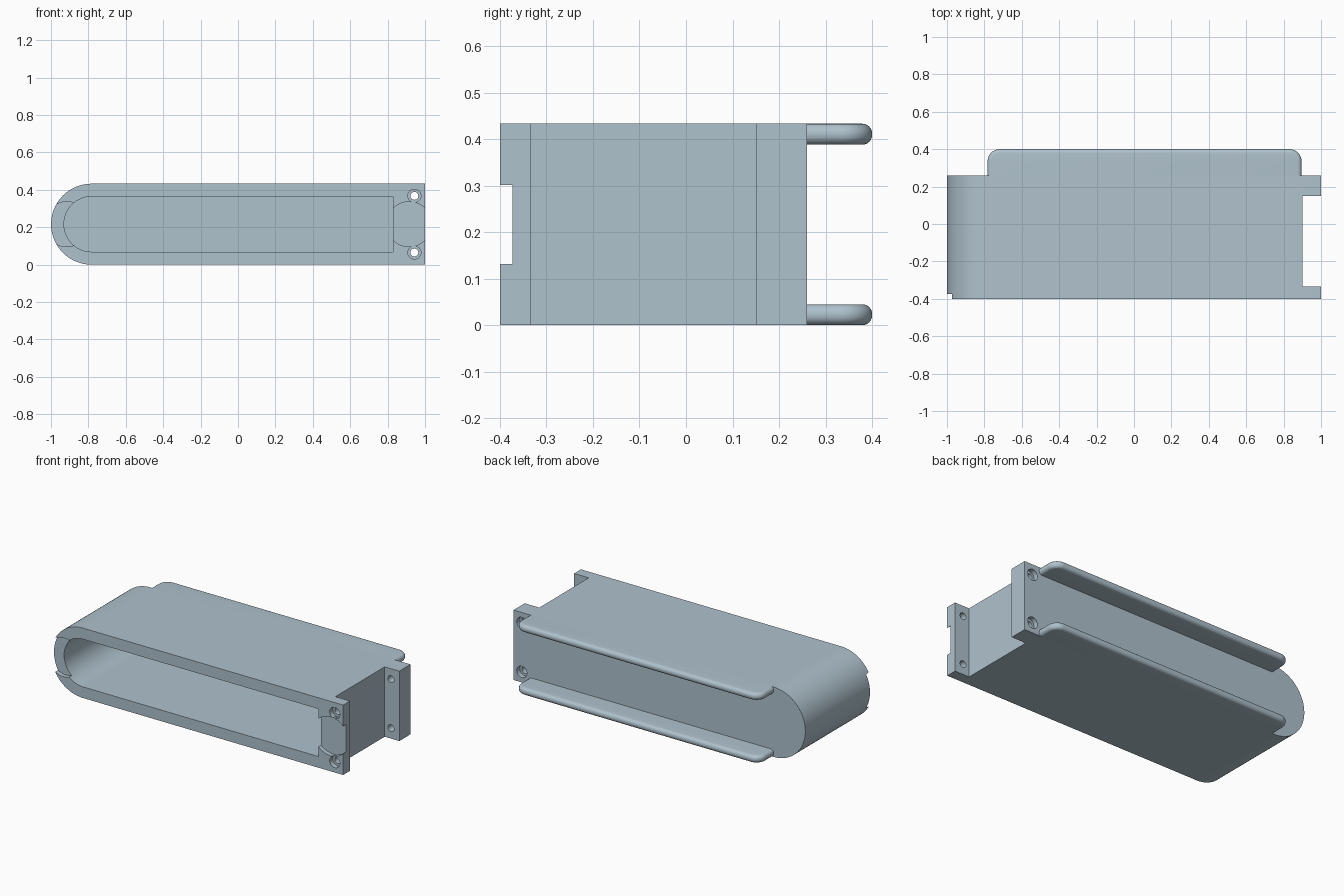
import bpy, bmesh, math
from mathutils import Matrix, Vector

cube = bpy.data.objects.get("Cube")
if cube:
    bpy.data.objects.remove(cube, do_unlink=True)

HEIGHT, MID = 0.433, 0.2165
FRONT, BACK = -0.40, 0.26
ROUND_X = -0.783

steel = bpy.data.materials.new("pale blue grey")
steel.use_nodes = True
COLOR = (0.43, 0.54, 0.61, 1)
steel.diffuse_color = COLOR
steel.node_tree.nodes["Principled BSDF"].inputs["Base Color"].default_value = COLOR


def arc(cx, cy, r, start, end, n):
    return [(cx + r * math.cos(math.radians(start + (end - start) * i / n)),
             cy + r * math.sin(math.radians(start + (end - start) * i / n)))
            for i in range(n + 1)]


def make_object(name, bm):
    bmesh.ops.recalc_face_normals(bm, faces=bm.faces)
    mesh = bpy.data.meshes.new(name)
    bm.to_mesh(mesh)
    bm.free()
    mesh.materials.append(steel)
    obj = bpy.data.objects.new(name, mesh)
    bpy.context.collection.objects.link(obj)
    return obj


def extrude(points, offset):
    bm = bmesh.new()
    face = bm.faces.new([bm.verts.new(p) for p in points])
    new = bmesh.ops.extrude_face_region(bm, geom=[face])["geom"]
    bmesh.ops.translate(bm, vec=offset,
                        verts=[v for v in new if isinstance(v, bmesh.types.BMVert)])
    return bm


def slot_prism(name, radius, right, y0, y1):
    """Bar with a half-round left end, running along y."""
    outline = arc(ROUND_X, MID, radius, 90, 270, 48)
    outline += [(right, MID - radius), (right, MID + radius)]
    return make_object(name, extrude([(x, y0, z) for x, z in outline], (0, y1 - y0, 0)))


def cylinder(name, x, z, radius, y0, y1, segments=32):
    circle = arc(x, z, radius, 0, 360, segments)[:-1]
    return make_object(name, extrude([(a, y0, b) for a, b in circle], (0, y1 - y0, 0)))


def box(name, lo, hi):
    bm = bmesh.new()
    lo, hi = Vector(lo), Vector(hi)
    bmesh.ops.create_cube(bm, size=1, matrix=Matrix.Translation((lo + hi) / 2)
                          @ Matrix.Diagonal((*(hi - lo), 1)))
    return make_object(name, bm)


def cut(target, cutter):
    cutter.hide_render = True
    bpy.context.view_layer.objects.active = target
    mod = target.modifiers.new("cut", 'BOOLEAN')
    mod.operation, mod.solver, mod.object = 'DIFFERENCE', 'EXACT', cutter
    bpy.ops.object.modifier_apply(modifier=mod.name)
    bpy.data.objects.remove(cutter, do_unlink=True)


def smooth(obj):
    bpy.ops.object.select_all(action='DESELECT')
    obj.select_set(True)
    bpy.context.view_layer.objects.active = obj
    bpy.ops.object.shade_smooth_by_angle(angle=math.radians(30))


# Housing with an open front, leaving two mounting flanges on the square end
housing = slot_prism("housing", MID, 1.0, FRONT, BACK)
cut(housing, slot_prism("cavity_cutter", 0.1475, 0.83, FRONT - 0.1, 0.19))
cut(housing, box("flange_gap_cutter", (0.90, -0.333, -0.1), (1.1, 0.15, HEIGHT + 0.1)))

# Shallow round finger recesses at both ends of the front rim
for x in (-0.915, 0.915):
    cut(housing, cylinder("recess_cutter", x, MID, 0.12, FRONT - 0.05, -0.373, 64))

# Counterbored screw holes through both flanges
for z in (0.065, HEIGHT - 0.065):
    cut(housing, cylinder("hole_cutter", 0.943, z, 0.021, FRONT - 0.1, BACK + 0.1))
    cut(housing, cylinder("front_bore_cutter", 0.943, z, 0.035, FRONT - 0.1, FRONT + 0.03))
    cut(housing, cylinder("back_bore_cutter", 0.943, z, 0.035, BACK - 0.03, BACK + 0.1))
smooth(housing)


# Rounded rails along the top and bottom of the back
def rail(name, z):
    left, right, end, r = -0.783, 0.896, 0.40, 0.065
    outline = [(left, BACK), (right, BACK)]
    outline += arc(right - r, end - r, r, 0, 90, 12)
    outline += arc(left + r, end - r, r, 90, 180, 12)
    bm = extrude([(x, y, z) for x, y in outline], (0, 0, 0.045))
    rims = [e for e in bm.edges
            if abs(e.verts[0].co.z - e.verts[1].co.z) < 1e-5
            and max(v.co.y for v in e.verts) > BACK + 1e-4]
    bmesh.ops.bevel(bm, geom=rims, offset=0.021, offset_type='OFFSET',
                    segments=6, profile=0.5, affect='EDGES')
    smooth(make_object(name, bm))


rail("lower_rail", 0)
rail("upper_rail", HEIGHT - 0.045)
